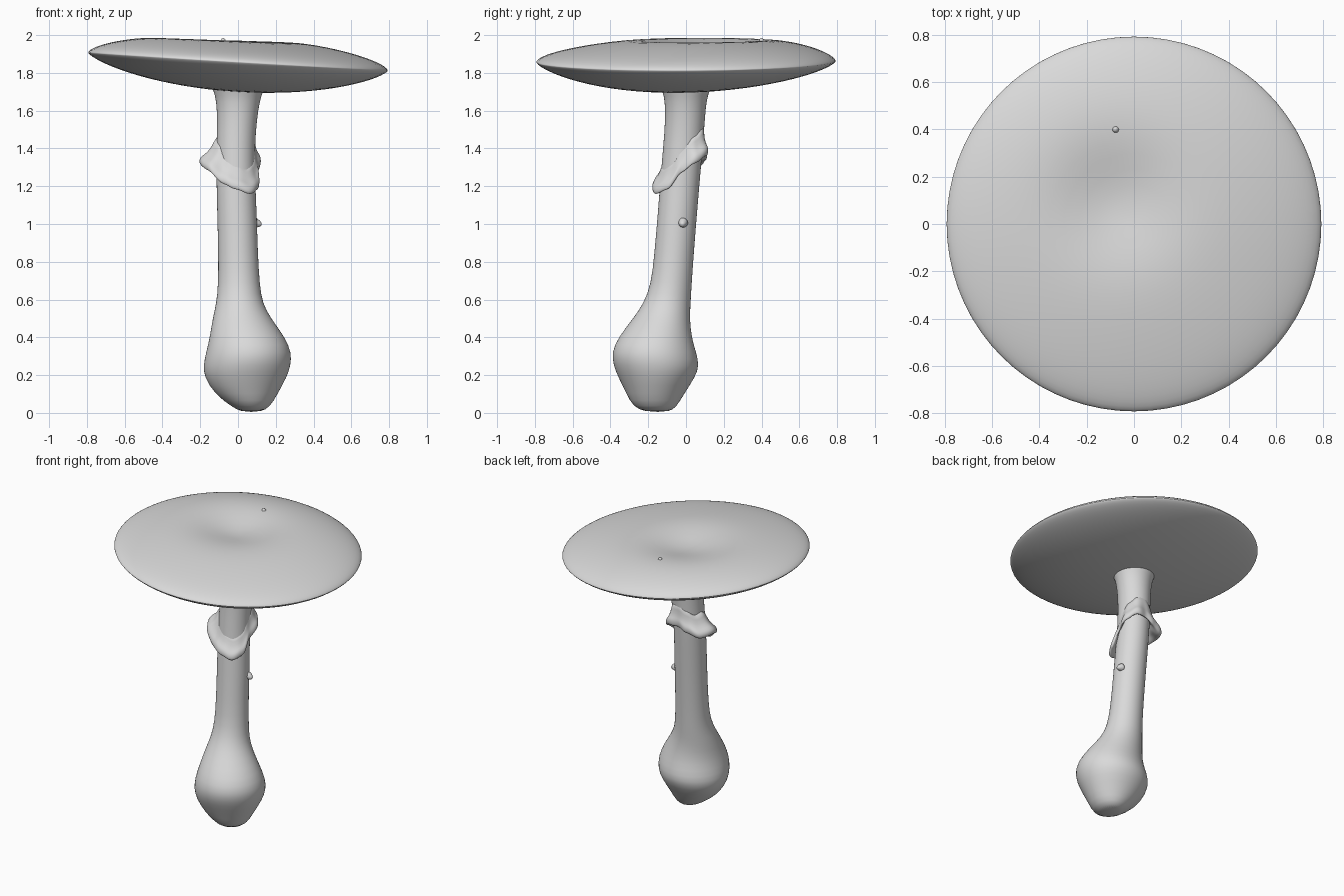
import bpy, bmesh, math
from mathutils import Vector

if "Cube" in bpy.data.objects:
    bpy.data.objects.remove(bpy.data.objects["Cube"])

grey = bpy.data.materials.new("pale grey")
grey.diffuse_color = (0.7, 0.7, 0.7, 1)
grey.use_nodes = True
grey.node_tree.nodes["Principled BSDF"].inputs["Base Color"].default_value = grey.diffuse_color


def loft(name, rings, closed=False, subdiv=1):
    """Skin a list of point rings; cap the ends or join last ring to first."""
    bm = bmesh.new()
    rows = [[bm.verts.new(p) for p in ring] for ring in rings]
    n = len(rows[0])
    pairs = list(zip(rows, rows[1:]))
    if closed:
        pairs.append((rows[-1], rows[0]))
    for a, b in pairs:
        for i in range(n):
            j = (i + 1) % n
            bm.faces.new((a[i], a[j], b[j], b[i]))
    if not closed:
        bm.faces.new(rows[0][::-1])
        bm.faces.new(rows[-1])
    bmesh.ops.recalc_face_normals(bm, faces=bm.faces)
    for f in bm.faces:
        f.smooth = True
    me = bpy.data.meshes.new(name)
    bm.to_mesh(me)
    bm.free()
    me.materials.append(grey)
    ob = bpy.data.objects.new(name, me)
    bpy.context.collection.objects.link(ob)
    if subdiv:
        ob.modifiers.new("smooth", 'SUBSURF').levels = subdiv
        ob.modifiers["smooth"].render_levels = subdiv
    return ob


def angles(n):
    return [2 * math.pi * i / n for i in range(n)]


# Stem and bulb: height, x range, y range
STEM = [(0.005, 0.02, 0.12, -0.21, -0.09), (0.03, -0.03, 0.17, -0.28, -0.05),
        (0.1, -0.125, 0.21, -0.315, -0.01), (0.19, -0.18, 0.26, -0.36, 0.05),
        (0.25, -0.185, 0.28, -0.385, 0.072), (0.32, -0.17, 0.285, -0.395, 0.055),
        (0.4, -0.15, 0.25, -0.36, 0.03), (0.5, -0.135, 0.175, -0.28, 0.02),
        (0.58, -0.115, 0.13, -0.225, 0.025), (0.68, -0.105, 0.115, -0.185, 0.03),
        (0.85, -0.105, 0.105, -0.167, 0.042), (1.05, -0.11, 0.1, -0.15, 0.058),
        (1.25, -0.115, 0.09, -0.135, 0.075), (1.42, -0.115, 0.09, -0.12, 0.09),
        (1.55, -0.11, 0.1, -0.11, 0.1), (1.65, -0.115, 0.115, -0.112, 0.108),
        (1.71, -0.13, 0.135, -0.125, 0.125), (1.77, -0.16, 0.16, -0.16, 0.16)]


def stem_ring(z, x0, x1, y0, y1):
    return [((x0 + x1) / 2 + (x1 - x0) / 2 * math.cos(a),
             (y0 + y1) / 2 + (y1 - y0) / 2 * math.sin(a), z) for a in angles(32)]


loft("stem", [stem_ring(*row) for row in STEM])

# Cap: lens shape tilted to the right with an off-centre hollow on top
R = 0.793


def cap_point(t, a, top):
    r = R * math.sin(t)
    x, y = r * math.cos(a), r * math.sin(a)
    s = max(0.0, 1 - (r / R) ** 2)
    z = 1.86 - 0.06 * x + 0.004 * y
    if top:
        hollow = math.exp(-((x + 0.08) ** 2 + (y - 0.1) ** 2) / 0.06)
        z += 0.133 * s ** 0.62 + 0.04 * y * s - 0.07 * hollow
    else:
        z -= 0.16 * s ** 0.72 - 0.02 * y * s
    return (x, y, z)


steps = 18
ts = [math.pi / 2 * (i + 0.4) / steps for i in range(steps)]
rings = [[cap_point(t, a, False) for a in angles(72)] for t in ts]
rings.append([cap_point(math.pi / 2, a, True) for a in angles(72)])
rings += [[cap_point(t, a, True) for a in angles(72)] for t in reversed(ts)]
loft("cap", rings, subdiv=0)

# Torn skirt round the stem: hem radius and height by angle, 30 degrees apart from +x
HEM = [(0.115, 1.28), (0.145, 1.33), (0.145, 1.37), (0.12, 1.37),
       (0.14, 1.34), (0.18, 1.31), (0.19, 1.32), (0.175, 1.29),
       (0.145, 1.22), (0.145, 1.19), (0.15, 1.165), (0.135, 1.19)]


def hem(a):
    f = a / (2 * math.pi) * 12
    i = int(f)
    w = f - i
    w = w * w * (3 - 2 * w)
    (r0, z0), (r1, z1) = HEM[i % 12], HEM[(i + 1) % 12]
    return r0 + (r1 - r0) * w, z0 + (z1 - z0) * w


def skirt_ring(blend, dz):
    """blend 0 lies inside the stem wall, 1 lies on the hem."""
    pts = []
    for a in angles(48):
        r, z = hem(a)
        rad = 0.095 + (r - 0.095) * blend
        zz = z + dz
        pts.append((-0.01 + rad * math.cos(a),
                    -0.02 + 0.09 * (zz - 1.32) + rad * math.sin(a), zz))
    return pts


loft("skirt", [skirt_ring(b, d) for b, d in
               [(0, 0.17), (0.3, 0.1), (0.6, 0.06), (0.95, 0.04), (1.08, 0.02),
                (1.05, -0.005), (0.8, -0.01), (0.45, 0.01), (0, 0.03)]], closed=True)


# Small nub on the stem and a small wart on the cap
def bump(name, base, tip, radius):
    base, tip = Vector(base), Vector(tip)
    q = (tip - base).to_track_quat('Z', 'Y')
    loft(name, [[base + (tip - base) * k + q @ Vector((radius * m * math.cos(a),
         radius * m * math.sin(a), 0)) for a in angles(10)]
         for k, m in [(0, 1.2), (0.4, 0.9), (0.8, 0.6), (1, 0.25)]])


bump("stem_nub", (0.08, -0.015, 1.01), (0.125, -0.02, 0.995), 0.028)
bump("cap_wart", (-0.075, 0.4, 1.94), (-0.08, 0.4, 1.985), 0.022)
